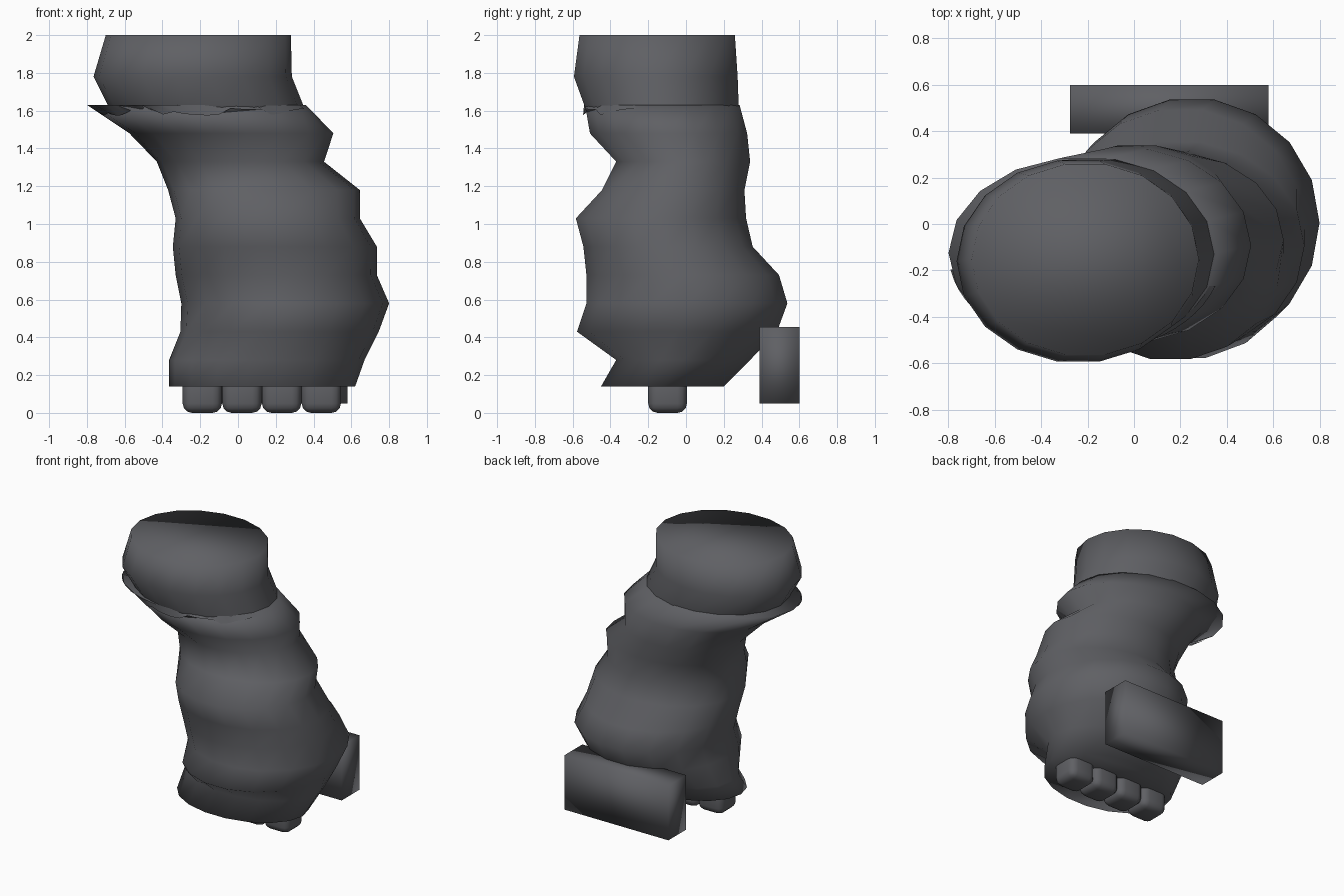
import bpy, bmesh, math, random

if "Cube" in bpy.data.objects:
    bpy.data.objects.remove(bpy.data.objects["Cube"])

random.seed(4)
SIDES = 18

grey = bpy.data.materials.new("charcoal grey")
grey.diffuse_color = (0.115, 0.117, 0.128, 1)
grey.use_nodes = True
grey.node_tree.nodes["Principled BSDF"].inputs["Base Color"].default_value = grey.diffuse_color


def finish(name, bm):
    bmesh.ops.recalc_face_normals(bm, faces=bm.faces)
    mesh = bpy.data.meshes.new(name)
    bm.to_mesh(mesh)
    bm.free()
    mesh.materials.append(grey)
    for p in mesh.polygons:
        p.use_smooth = True
    ob = bpy.data.objects.new(name, mesh)
    bpy.context.collection.objects.link(ob)
    return ob


def ring_point(ring, a):
    z, x0, x1, y0, y1 = ring
    return ((x0 + x1) / 2 + (x1 - x0) / 2 * math.cos(a),
            (y0 + y1) / 2 + (y1 - y0) / 2 * math.sin(a), z)


def loft(name, rings):
    """Skin a stack of ellipses (z, x min, x max, y min, y max), capped."""
    bm = bmesh.new()
    loops = [[bm.verts.new(ring_point(r, math.tau * i / SIDES)) for i in range(SIDES)]
             for r in rings]
    for a, b in zip(loops, loops[1:]):
        for i in range(SIDES):
            j = (i + 1) % SIDES
            bm.faces.new((a[i], a[j], b[j], b[i]))
    bm.faces.new(loops[0][::-1])
    bm.faces.new(loops[-1])
    return finish(name, bm)


def box(name, lo, hi, bevel=0):
    bm = bmesh.new()
    bmesh.ops.create_cube(bm, size=1)
    for v in bm.verts:
        v.co = [(l + h) / 2 + c * (h - l) for l, h, c in zip(lo, hi, v.co)]
    if bevel:
        bmesh.ops.bevel(bm, geom=bm.edges[:], offset=bevel, segments=3,
                        profile=0.5, affect='EDGES')
    return finish(name, bm)


# Lumpy leaning leg, from the foot up to the flared rim
rim = (1.63, -0.80, 0.36, -0.54, 0.29)
loft("leg", [
    (0.14, -0.365, 0.62, -0.455, 0.205),
    (0.28, -0.365, 0.67, -0.375, 0.345),
    (0.43, -0.305, 0.745, -0.585, 0.49),
    (0.58, -0.30, 0.80, -0.535, 0.545),
    (0.73, -0.33, 0.735, -0.535, 0.50),
    (0.88, -0.345, 0.735, -0.55, 0.36),
    (1.03, -0.33, 0.645, -0.59, 0.325),
    (1.18, -0.37, 0.645, -0.45, 0.315),
    (1.33, -0.43, 0.455, -0.375, 0.345),
    (1.48, -0.575, 0.505, -0.515, 0.33),
    rim,
])

# Upper cuff set into the rim
loft("upper_cuff", [
    (1.58, -0.66, 0.345, -0.53, 0.27),
    (1.63, -0.69, 0.345, -0.545, 0.285),
    (1.78, -0.765, 0.285, -0.60, 0.28),
    (2.00, -0.70, 0.28, -0.57, 0.265),
])

# Torn strip hanging from the front of the rim
bm = bmesh.new()
lower = (1.585, -0.73, 0.385, -0.545, 0.30)
STEPS = 24
prev = None
for k in range(STEPS + 1):
    a = math.radians(190 + 150 * k / STEPS)
    top = bm.verts.new(ring_point(rim, a))
    x, y, z = ring_point(lower, a)
    bottom = bm.verts.new((x, y, z + random.uniform(-0.015, 0.03)))
    if prev:
        bm.faces.new((prev[0], prev[1], bottom, top))
    prev = (top, bottom)
finish("torn_rim", bm)

# Four rounded toes under the foot
for i in range(4):
    x = -0.293 + 0.21 * i
    box(f"toe_{i + 1}", (x, -0.20, 0), (x + 0.208, 0.005, 0.21), 0.05)

# Heel block at the back
box("heel_block", (-0.275, 0.39, 0.05), (0.58, 0.60, 0.455))
